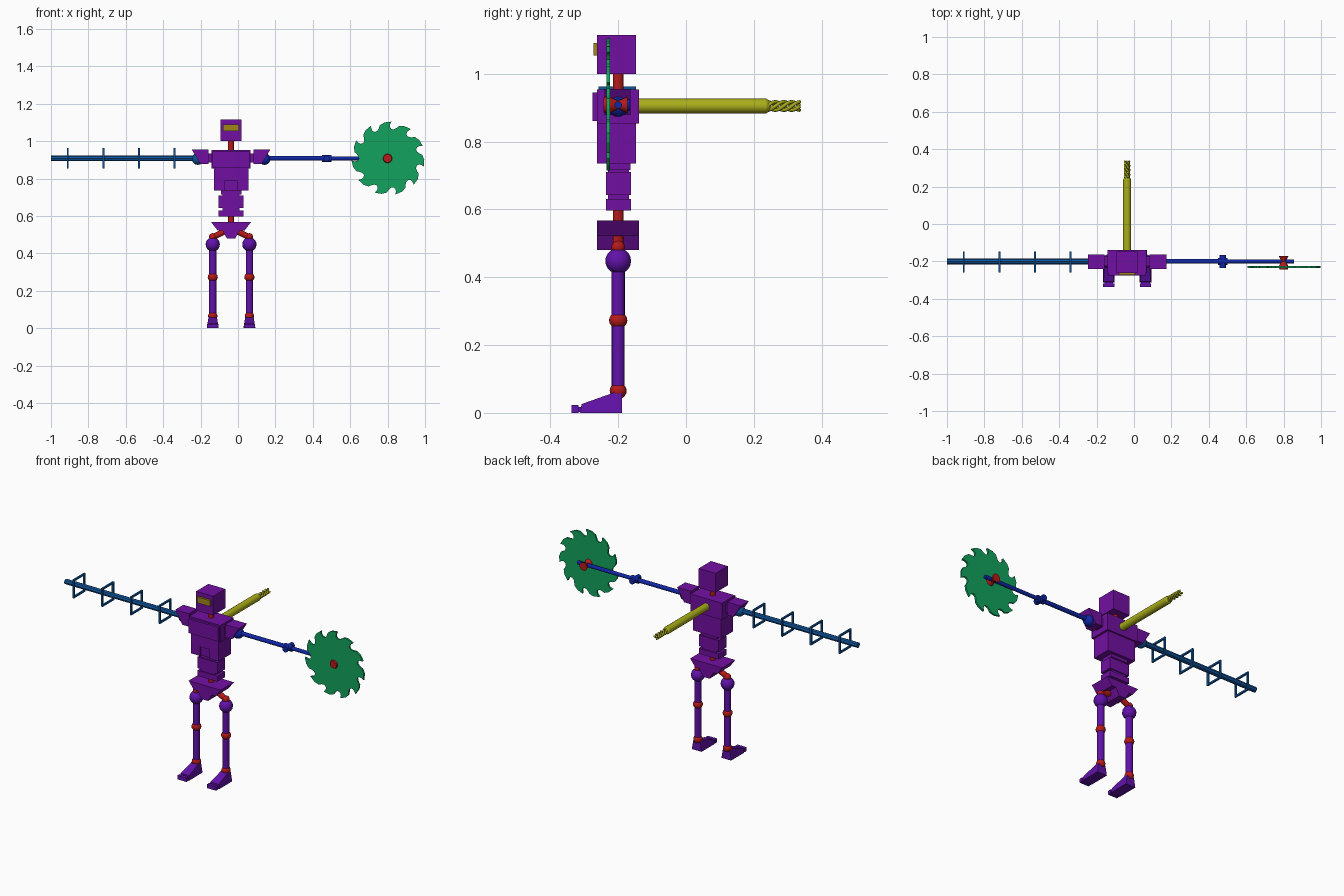
import bpy, bmesh
from math import pi, sin, cos, radians
from mathutils import Vector

if "Cube" in bpy.data.objects:
    bpy.data.objects.remove(bpy.data.objects["Cube"])

CX, CY, ARM_Z = -0.037, -0.2, 0.908


def material(name, rgb):
    m = bpy.data.materials.new(name)
    m.diffuse_color = (*rgb, 1)
    m.use_nodes = True
    m.node_tree.nodes["Principled BSDF"].inputs["Base Color"].default_value = m.diffuse_color
    return m


PURPLE = material("purple", (0.17, 0.005, 0.36))
VIOLET = material("violet", (0.12, 0.006, 0.40))
RED = material("red", (0.48, 0.01, 0.01))
NAVY = material("navy", (0.005, 0.02, 0.38))
BLUE = material("blue", (0.005, 0.09, 0.33))
YELLOW = material("yellow", (0.40, 0.42, 0.01))
AMBER = material("amber", (0.35, 0.24, 0.01))
GREEN = material("green", (0.006, 0.36, 0.11))


def finish(name, bm, mat, smooth=False):
    bmesh.ops.recalc_face_normals(bm, faces=bm.faces)
    me = bpy.data.meshes.new(name)
    bm.to_mesh(me)
    bm.free()
    me.materials.append(mat)
    ob = bpy.data.objects.new(name, me)
    bpy.context.collection.objects.link(ob)
    if smooth:
        bpy.context.view_layer.objects.active = ob
        ob.select_set(True)
        bpy.ops.object.shade_smooth_by_angle(angle=radians(40))
        ob.select_set(False)
    return ob


def box(name, x, y, z, mat):
    bm = bmesh.new()
    bmesh.ops.create_cube(bm, size=1)
    for v in bm.verts:
        v.co = [(r[0] + r[1]) / 2 + c * (r[1] - r[0]) for r, c in zip((x, y, z), v.co)]
    return finish(name, bm, mat)


def rod(name, p, q, r, mat, r2=None, sides=16):
    p, q = Vector(p), Vector(q)
    bm = bmesh.new()
    bmesh.ops.create_cone(bm, cap_ends=True, segments=sides, radius1=r,
                          radius2=r if r2 is None else r2, depth=(q - p).length)
    rot = (q - p).to_track_quat('Z', 'Y')
    for v in bm.verts:
        v.co = rot @ v.co + (p + q) / 2
    return finish(name, bm, mat, True)


def ball(name, c, r, mat, scale=(1, 1, 1)):
    bm = bmesh.new()
    bmesh.ops.create_uvsphere(bm, u_segments=16, v_segments=10, radius=r)
    for v in bm.verts:
        v.co = Vector(c) + v.co * Vector(scale)
    return finish(name, bm, mat, True)


def extrude_y(name, pts, y0, y1, mat):
    """Extrude an x-z profile from y0 to y1."""
    bm = bmesh.new()
    f = bm.faces.new([bm.verts.new((x, y0, z)) for x, z in pts])
    ext = bmesh.ops.extrude_face_region(bm, geom=[f])
    for v in ext['geom']:
        if isinstance(v, bmesh.types.BMVert):
            v.co.y = y1
    return finish(name, bm, mat)


def wide(w):
    return (CX - w, CX + w)


# head and neck
box("head", wide(0.056), (-0.262, -0.147), (1.0, 1.115), PURPLE)
box("visor", wide(0.043), (-0.273, -0.255), (1.054, 1.09), AMBER)
rod("neck", (CX, CY, 0.94), (CX, CY, 1.01), 0.016, RED)

# torso
box("chest", wide(0.104), (-0.262, -0.138), (0.853, 0.953), PURPLE)
box("chest_plate", wide(0.098), (-0.276, -0.255), (0.86, 0.945), PURPLE)
box("ribs", wide(0.092), (-0.262, -0.147), (0.79, 0.86), PURPLE)
box("belly_core", wide(0.035), (-0.252, -0.147), (0.735, 0.80), PURPLE)
for s in (-1, 1):
    x = sorted((CX + s * 0.032, CX + s * 0.092))
    box("belly_side", x, (-0.262, -0.147), (0.735, 0.79), PURPLE)

# waist and spine
box("waist_top", wide(0.055), (-0.235, -0.163), (0.716, 0.74), PURPLE)
box("waist_core", wide(0.046), (-0.23, -0.168), (0.60, 0.73), PURPLE)
box("waist_middle", wide(0.066), (-0.236, -0.162), (0.643, 0.71), PURPLE)
box("waist_bottom", wide(0.066), (-0.236, -0.162), (0.597, 0.63), PURPLE)
rod("spine", (CX, CY, 0.55), (CX, CY, 0.61), 0.016, RED)

# pelvis
half = [(0.106, 0.567), (0.072, 0.522), (0.046, 0.522), (0.022, 0.48)]
outline = [(CX + x, z) for x, z in half] + [(CX - x, z) for x, z in reversed(half)]
extrude_y("pelvis", outline, -0.262, -0.138, PURPLE)

# legs
for s in (-1, 1):
    lx = CX + s * 0.098
    rod("hip_link", (CX + s * 0.03, CY, 0.52), (lx - s * 0.012, CY, 0.492), 0.016, RED)
    ball("hip_joint", (lx, CY, 0.488), 0.02, RED)
    ball("hip_ball", (lx, CY, 0.448), 0.038, VIOLET)
    rod("thigh", (lx, CY, 0.43), (lx, CY, 0.27), 0.0195, VIOLET)
    ball("knee", (lx, CY, 0.273), 0.027, RED, (1, 1, 0.9))
    rod("shin", (lx, CY, 0.27), (lx, CY, 0.06), 0.019, VIOLET)
    ball("ankle", (lx, CY, 0.065), 0.025, RED, (1, 1, 0.95))

    # foot: wedge narrowing toward the top, with a separate toe
    bm = bmesh.new()
    side = [(-0.188, 0, 0.032), (-0.188, 0.058, 0.022), (-0.212, 0.06, 0.022),
            (-0.308, 0.026, 0.028), (-0.312, 0, 0.032)]
    a = [bm.verts.new((lx - w, y, z)) for y, z, w in side]
    b = [bm.verts.new((lx + w, y, z)) for y, z, w in side]
    bm.faces.new(a)
    bm.faces.new(b)
    for i in range(5):
        j = (i + 1) % 5
        bm.faces.new((a[i], a[j], b[j], b[i]))
    finish("foot", bm, VIOLET)
    box("toe", (lx - 0.03, lx + 0.03), (-0.337, -0.317), (0, 0.023), VIOLET)
    box("toe_link", (lx - 0.024, lx + 0.024), (-0.32, -0.305), (0.002, 0.018), VIOLET)

# shoulders
for s in (-1, 1):
    prof = [(0.12, 0.955), (0.21, 0.955), (0.163, 0.878), (0.12, 0.878)]
    extrude_y("shoulder", [(CX + s * x, z) for x, z in prof], -0.24, -0.163, PURPLE)
    x = sorted((CX + s * 0.10, CX + s * 0.125))
    box("shoulder_link", x, (-0.225, -0.175), (0.885, 0.935), PURPLE)
    ball("arm_ball", (CX + s * 0.178, CY, 0.905), 0.032, NAVY if s > 0 else BLUE)

# beam arm with square frames
rod("beam_arm", (-1, CY, ARM_Z), (-0.2, CY, ARM_Z), 0.0155, BLUE, sides=8)
for fx in (-0.91, -0.72, -0.53, -0.34):
    x = (fx - 0.005, fx + 0.005)
    for s in (-1, 1):
        zc, yc = ARM_Z + s * 0.05, CY - 0.003 + s * 0.05
        box("frame_rail", x, (-0.258, -0.148), (zc - 0.005, zc + 0.005), BLUE)
        box("frame_post", x, (yc - 0.005, yc + 0.005), (ARM_Z - 0.055, ARM_Z + 0.055), BLUE)

# saw arm
rod("saw_upper_arm", (0.14, CY, ARM_Z), (0.475, CY, ARM_Z), 0.0125, NAVY)
rod("saw_forearm", (0.475, CY, ARM_Z), (0.855, CY, ARM_Z), 0.011, NAVY)
rod("elbow_collar", (0.45, CY, ARM_Z), (0.50, CY, ARM_Z), 0.019, NAVY)
rod("elbow_pin", (0.475, CY - 0.035, ARM_Z), (0.475, CY + 0.035, ARM_Z), 0.017, NAVY)

# saw blade: hooked teeth raked clockwise as seen from the front
TEETH, pts = 11, []
for t in range(TEETH):
    a0 = radians(85) - 2 * pi * t / TEETH
    for da, r in ((0, 0.197), (0.035, 0.180), (0.03, 0.166), (-0.03, 0.157),
                  (-0.11, 0.158), (-0.18, 0.168), (-0.24, 0.183), (-0.38, 0.193)):
        pts.append((0.803 + r * cos(a0 + da), ARM_Z + r * sin(a0 + da)))
extrude_y("saw_blade", pts, -0.235, -0.224, GREEN)
for y0, y1, r1, r2 in ((-0.243, -0.232, 0.022, 0.026), (-0.226, -0.20, 0.025, 0.012),
                       (-0.20, -0.172, 0.012, 0.025)):
    rod("saw_hub", (0.80, y0, ARM_Z), (0.80, y1, ARM_Z), r1, RED, r2)

# rear drill: shaft, chamfered end and twisted flutes
rod("drill_shaft", (CX, -0.15, 0.905), (CX, 0.237, 0.905), 0.0215, YELLOW)
rod("drill_collar", (CX, 0.237, 0.905), (CX, 0.247, 0.905), 0.0215, YELLOW, 0.015)
cu = bpy.data.curves.new("drill_flutes", 'CURVE')
cu.dimensions = '3D'
cu.bevel_depth, cu.bevel_resolution, cu.use_fill_caps = 0.0055, 2, True
cu.materials.append(YELLOW)
N = 32
for k in range(4):
    sp = cu.splines.new('POLY')
    sp.points.add(N)
    for i, p in enumerate(sp.points):
        a = 2 * pi * (k / 4 + i / N)
        p.co = (CX + 0.012 * cos(a), 0.24 + 0.096 * i / N, 0.905 + 0.012 * sin(a), 1)
bpy.context.collection.objects.link(bpy.data.objects.new("drill_flutes", cu))
